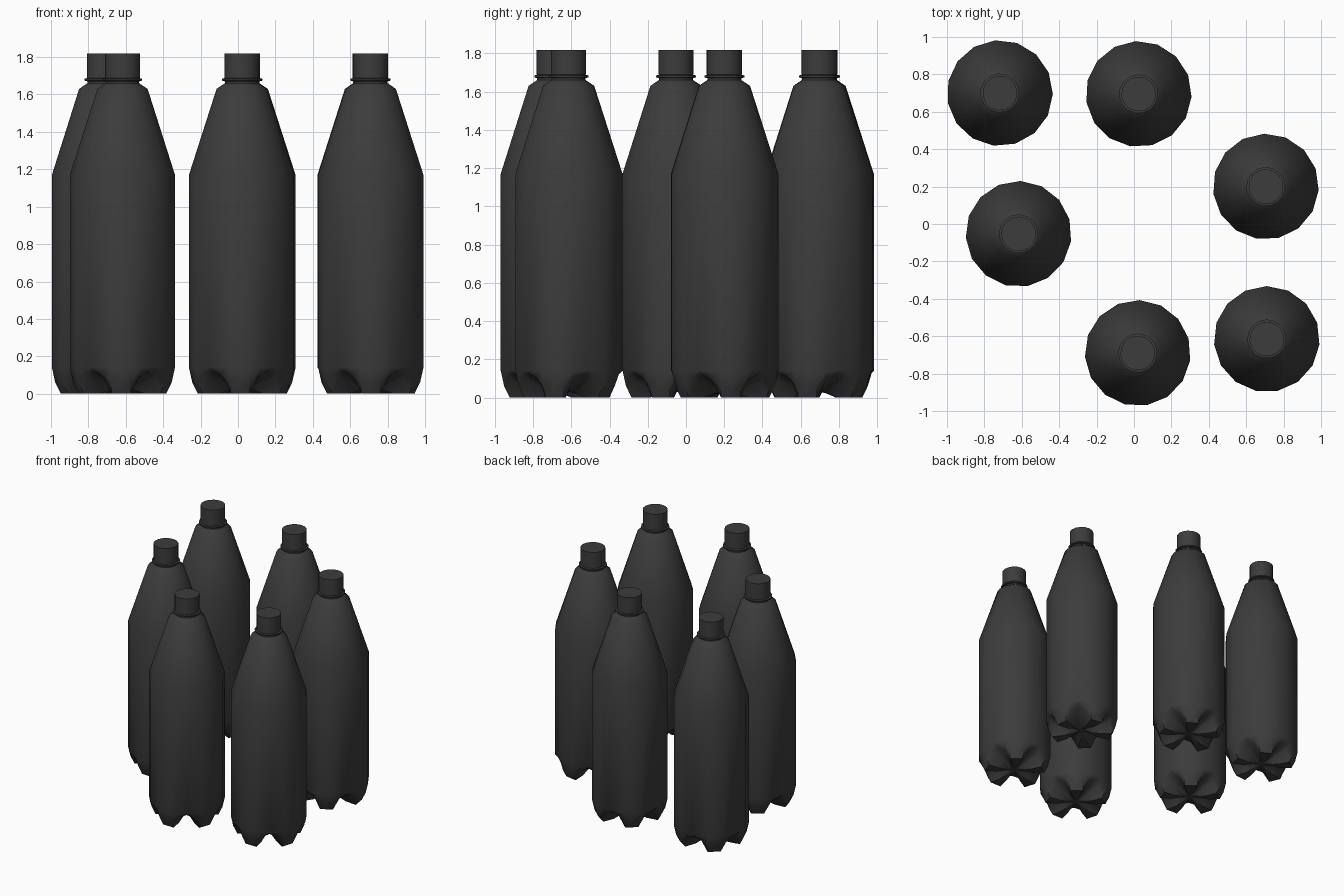
import bpy, bmesh
from math import sin, cos, radians

cube = bpy.data.objects.get("Cube")
if cube:
    bpy.data.objects.remove(cube)

mat = bpy.data.materials.new("charcoal plastic")
mat.use_nodes = True
colour = (0.045, 0.045, 0.045, 1)
mat.diffuse_color = colour
mat.node_tree.nodes["Principled BSDF"].inputs["Base Color"].default_value = colour

LOBES = 5
COLUMNS = LOBES * 6
# How deep the groove is at each column, counted from the middle of a foot
GROOVE = [0, 0, 0.75, 1, 0.75, 0]


def lathe(name, rows, base_centre=None):
    """Fifteen-sided lathe; rows are (radius, foot height, groove height)."""
    bm = bmesh.new()
    rings = []
    for radius, foot, groove in rows:
        ring = []
        for i in range(COLUMNS):
            a = radians(i * 360 / COLUMNS)
            r = radius if i % 2 else radius * cos(radians(12))
            z = foot + (groove - foot) * GROOVE[i % 6]
            ring.append(bm.verts.new((r * cos(a), r * sin(a), z)))
        rings.append(ring)
    for low, high in zip(rings, rings[1:]):
        for i in range(COLUMNS):
            j = (i + 1) % COLUMNS
            bm.faces.new((low[i], low[j], high[j], high[i]))
    if base_centre is None:
        bm.faces.new(rings[0][::-1])
    else:
        hub = bm.verts.new((0, 0, base_centre))
        for i in range(COLUMNS):
            bm.faces.new((hub, rings[0][(i + 1) % COLUMNS], rings[0][i]))
    bm.faces.new(rings[-1])
    bmesh.ops.recalc_face_normals(bm, faces=bm.faces[:])
    mesh = bpy.data.meshes.new(name)
    bm.to_mesh(mesh)
    bm.free()
    mesh.materials.append(mat)
    return mesh


def level(*points):
    return [(r, z, z) for r, z in points]


# Five-footed base, straight wall, tapered shoulder and neck
base = [(0.06, 0.022, 0.04), (0.14, 0, 0.075), (0.235, 0, 0.115),
        (0.265, 0.06, 0.127)]
wall = level((0.283, 0.14), (0.283, 1.17), (0.135, 1.63), (0.09, 1.66), (0.088, 1.70))
body_mesh = lathe("bottle_body", base + wall, base_centre=0.03)
# Thin collar below the cap
collar_mesh = lathe("neck_collar", level((0.09, 1.67), (0.105, 1.674), (0.105, 1.684), (0.09, 1.688)))
# Screw cap
cap_mesh = lathe("bottle_cap", level((0.093, 1.688), (0.093, 1.818)))

# Position of each bottle and the direction of one foot
places = [(-0.717, 0.70, -85), (0.025, 0.695, -87), (0.705, 0.20, 8),
          (-0.617, -0.053, -92), (0.02, -0.69, -92), (0.71, -0.615, -90)]
parts = []
for n, (x, y, turn) in enumerate(places, 1):
    for mesh in (body_mesh, collar_mesh, cap_mesh):
        ob = bpy.data.objects.new(f"{mesh.name}_{n}", mesh)
        ob.location = (x, y, 0)
        ob.rotation_euler.z = radians(turn)
        bpy.context.collection.objects.link(ob)
        parts.append(ob)

# Smooth shading with sharp rims
bpy.ops.object.select_all(action='DESELECT')
for ob in parts[:3]:
    ob.select_set(True)
bpy.context.view_layer.objects.active = parts[0]
bpy.ops.object.shade_smooth_by_angle(angle=radians(50))
